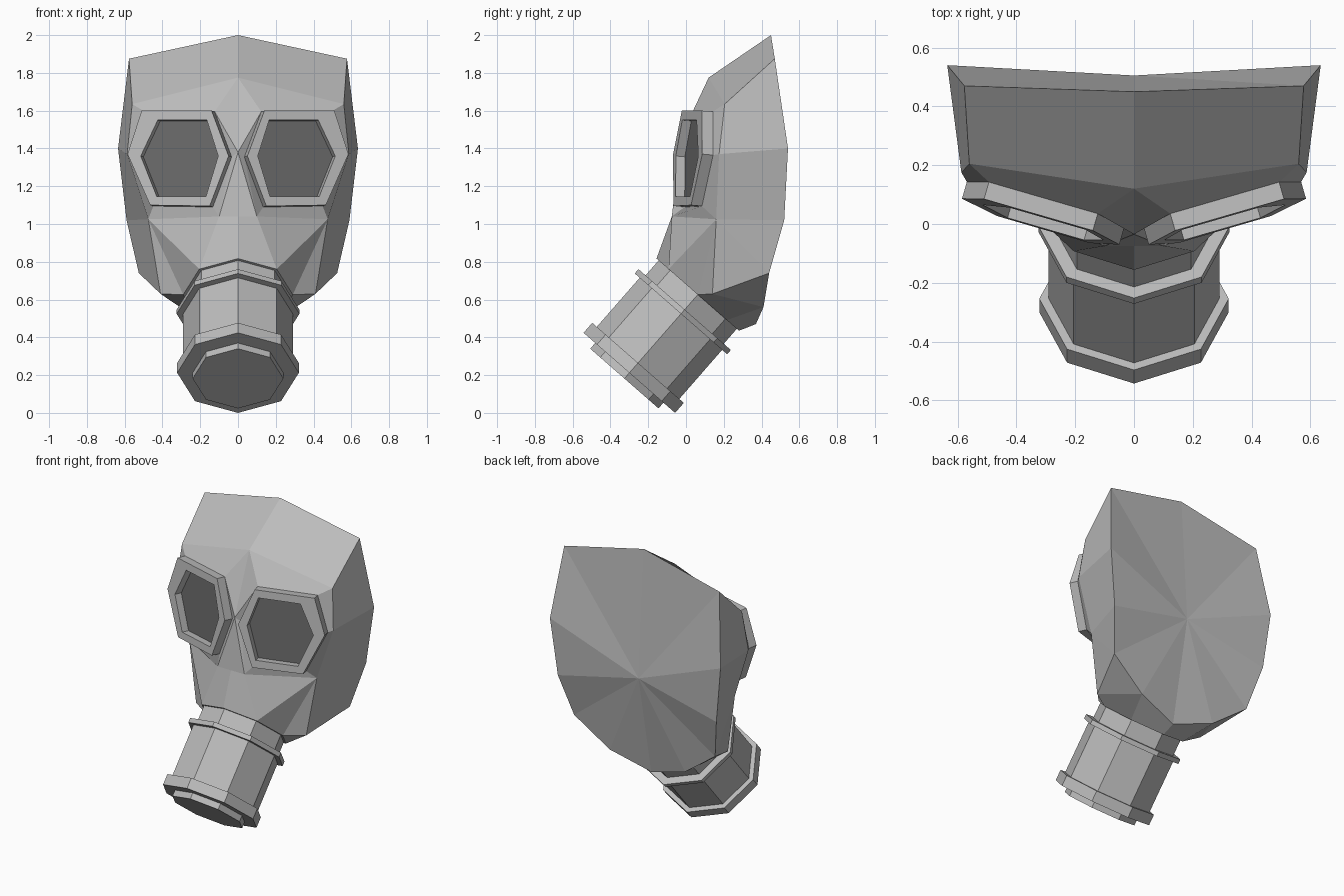
import bpy, bmesh
from math import sin, cos, pi
from mathutils import Vector, Matrix

cube = bpy.data.objects.get("Cube")
if cube:
    bpy.data.objects.remove(cube, do_unlink=True)


def make_material(name, value):
    mat = bpy.data.materials.new(name)
    mat.use_nodes = True
    colour = (value, value, value, 1)
    mat.diffuse_color = colour
    mat.node_tree.nodes["Principled BSDF"].inputs["Base Color"].default_value = colour
    return mat


rubber = make_material("grey rubber", 0.5)
glass = make_material("dark lens", 0.14)


def finish(name, bm, mats):
    bmesh.ops.recalc_face_normals(bm, faces=bm.faces)
    mesh = bpy.data.meshes.new(name)
    bm.to_mesh(mesh)
    bm.free()
    for mat in mats:
        mesh.materials.append(mat)
    obj = bpy.data.objects.new(name, mesh)
    bpy.context.collection.objects.link(obj)
    return obj


def add_faces(bm, points, faces, side):
    """Add faces given as lists of point names, on one side of the centre plane."""
    verts = {k: bm.verts.new((p[0] * side, p[1], p[2])) for k, p in points.items()}
    return [bm.faces.new([verts[k] for k in f.split()]) for f in faces]


# Eye frame outlines (x, z) on a tilted plane
outer = [(.14, 1.6), (.51, 1.6), (.585, 1.37), (.465, 1.1), (.15, 1.095), (.05, 1.36)]
inner = [(.165, 1.55), (.425, 1.55), (.515, 1.36), (.43, 1.145), (.17, 1.145), (.105, 1.36)]
normal = Vector((.29, -1, .09)).normalized()


def on_eye_plane(x, z, depth):
    return Vector((x, -.07 + .29 * (x - .05) + .09 * (z - 1.36), z)) - normal * depth


# Canister axis runs forward and down; its cross-sections are octagons
tilt = 2.423
axis = Vector((0, -sin(tilt), cos(tilt)))
across = Vector((0, -axis.z, axis.y))
end_centre = Vector((0, -.30, .212))
snout_centre = end_centre - axis * .55

# Mask shell: rim R, face F, nose N, cheek C, eye E, snout S
pts = {
    "R0": (0, .45, 2), "R1": (.577, .47, 1.875), "R2": (.635, .54, 1.4),
    "R3": (.59, .52, 1.02), "R4": (.525, .44, .74), "R5": (.28, .41, .56),
    "R6": (0, .37, .47), "B": (0, .505, 1.15),
    "F0": (0, .12, 1.775), "F1": (.56, .205, 1.635), "F2": (.587, .175, 1.37),
    "F4": (.41, .14, .63), "C": (.475, .16, 1.025),
    "N1": (0, -.035, 1.38), "N2": (.1, -.075, 1.04), "N3": (0, -.075, 1.04),
    "SC": snout_centre,
}
for i, (x, z) in enumerate(outer):
    pts["E%d" % i] = on_eye_plane(x, z, .06)
for i in range(5):
    a = i * pi / 4
    pts["S%d" % i] = snout_centre + .29 * (Vector((sin(a), 0, 0)) - across * cos(a))

faces = [
    # Brow and temple
    "R0 F0 F1 R1", "R1 F1 F2 R2", "R2 F2 C R3", "R3 C R4", "C F4 R4", "F4 R5 R4",
    "F0 E0 E1 F1", "F1 E1 E2 F2", "F2 E2 E3 C",
    # Nose and eye socket
    "F0 N1 E0", "E0 N1 E5", "N1 N2 E5", "E5 N2 E4", "N1 N3 N2", "N2 C E3 E4",
    "E0 E1 E2 E3 E4 E5",
    # Snout and jaw
    "N3 S0 S1 N2", "N2 S1 C", "C S1 S2", "C S2 F4", "F4 S2 S3 R5", "R5 S3 S4 R6",
]
faces += ["R%d R%d B" % (i, i + 1) for i in range(6)]
faces += ["S%d S%d SC" % (i, i + 1) for i in range(4)]

bm = bmesh.new()
for side in (1, -1):
    add_faces(bm, pts, faces, side)
bmesh.ops.remove_doubles(bm, verts=bm.verts, dist=.0005)
finish("mask_shell", bm, [rubber])

# Eye frames with recessed lenses
frame_pts = {}
for i in range(6):
    frame_pts["o%d" % i] = on_eye_plane(*outer[i], 0)
    frame_pts["b%d" % i] = on_eye_plane(*outer[i], .06)
    frame_pts["i%d" % i] = on_eye_plane(*inner[i], 0)
    frame_pts["l%d" % i] = on_eye_plane(*inner[i], .05)
frame_faces = [" ".join(k + str(i) for i in range(6)) for k in "lb"]
for i in range(6):
    j = (i + 1) % 6
    for a, b in ("oi", "il", "ob"):
        frame_faces.append(f"{a}{i} {a}{j} {b}{j} {b}{i}")
for name, side in (("left_eye_frame", 1), ("right_eye_frame", -1)):
    bm = bmesh.new()
    add_faces(bm, frame_pts, frame_faces, side)[0].material_index = 1
    finish(name, bm, [rubber, glass])


# Filter canister: start and end are distances back from the outer end
def octagon_part(name, start, end, radius):
    bm = bmesh.new()
    centre = end_centre - axis * (start + end) / 2
    bmesh.ops.create_cone(bm, cap_ends=True, segments=8, radius1=radius, radius2=radius,
                          depth=end - start,
                          matrix=Matrix.Translation(centre) @ Matrix.Rotation(tilt, 4, 'X'))
    finish(name, bm, [rubber])


octagon_part("filter_cap", -.04, .02, .24)
octagon_part("filter_end_ring", 0, .07, .322)
octagon_part("filter_body", .05, .43, .29)
octagon_part("filter_neck_ring", .415, .445, .325)
octagon_part("filter_neck", .43, .57, .275)
